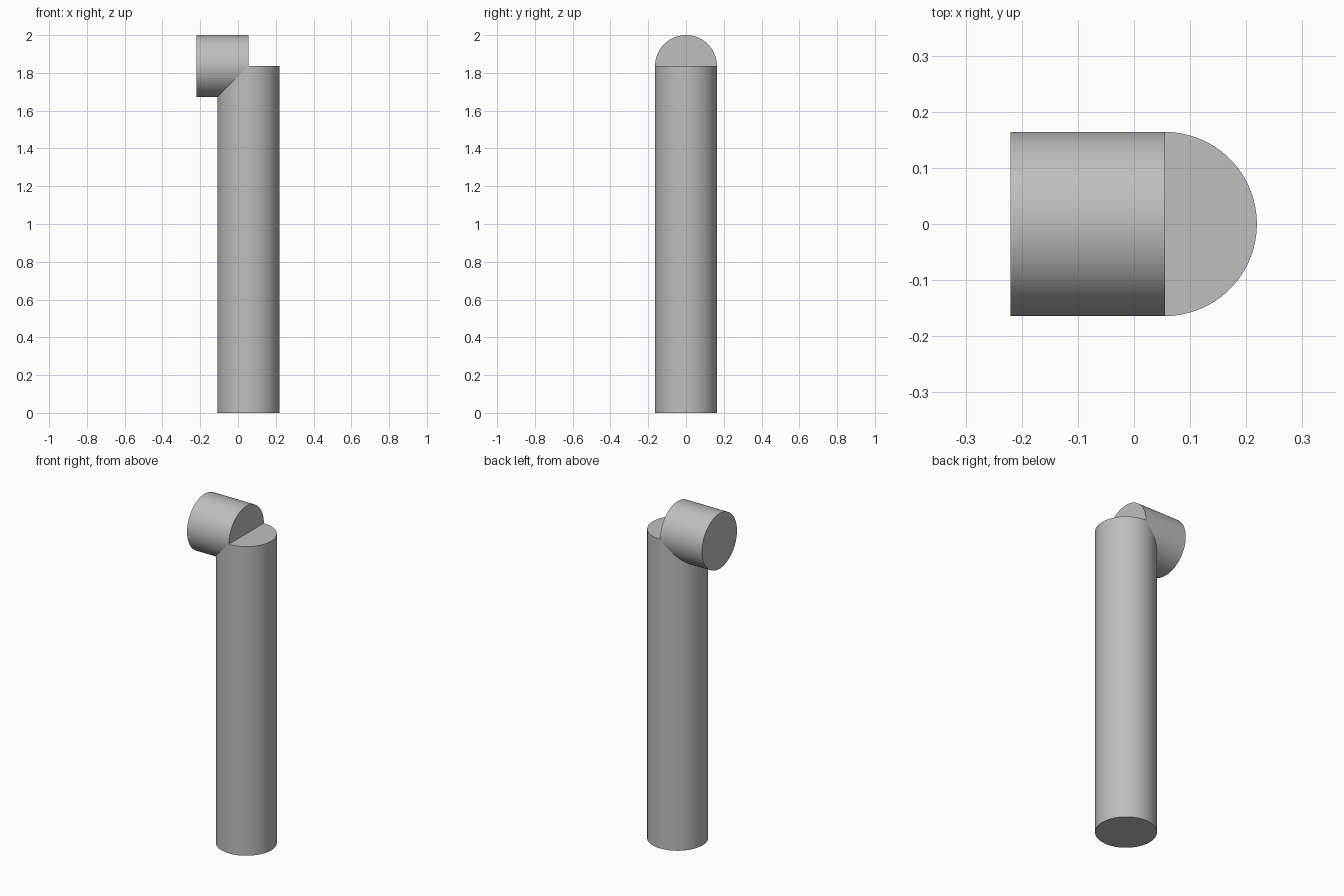
import bpy
import math
from mathutils import Vector

cube = bpy.data.objects.get("Cube")
if cube:
    bpy.data.objects.remove(cube, do_unlink=True)

RADIUS = 0.164
AXIS_X = 0.055      # centre line of the upright post
JOINT_Z = 2 - RADIUS  # post top, level with the centre line of the stub
STUB_END_X = -0.22

grey = bpy.data.materials.new("plain grey")
grey.use_nodes = True
colour = (0.52, 0.52, 0.52, 1)
grey.diffuse_color = colour
grey.node_tree.nodes["Principled BSDF"].inputs["Base Color"].default_value = colour


def rod(name, start, end):
    """Capped round bar between two points."""
    start, end = Vector(start), Vector(end)
    axis = end - start
    bpy.ops.mesh.primitive_cylinder_add(
        vertices=96, radius=RADIUS, depth=axis.length,
        location=(start + end) / 2,
        rotation=axis.to_track_quat('Z', 'Y').to_euler())
    obj = bpy.context.object
    obj.name = name
    obj.data.materials.append(grey)
    bpy.ops.object.shade_smooth_by_angle(angle=math.radians(30))
    return obj


# Upright post with a flat top
rod("upright_post", (AXIS_X, 0, 0), (AXIS_X, 0, JOINT_Z))

# Short horizontal stub, sunk halfway into the top of the post
rod("side_stub", (AXIS_X, 0, JOINT_Z), (STUB_END_X, 0, JOINT_Z))
